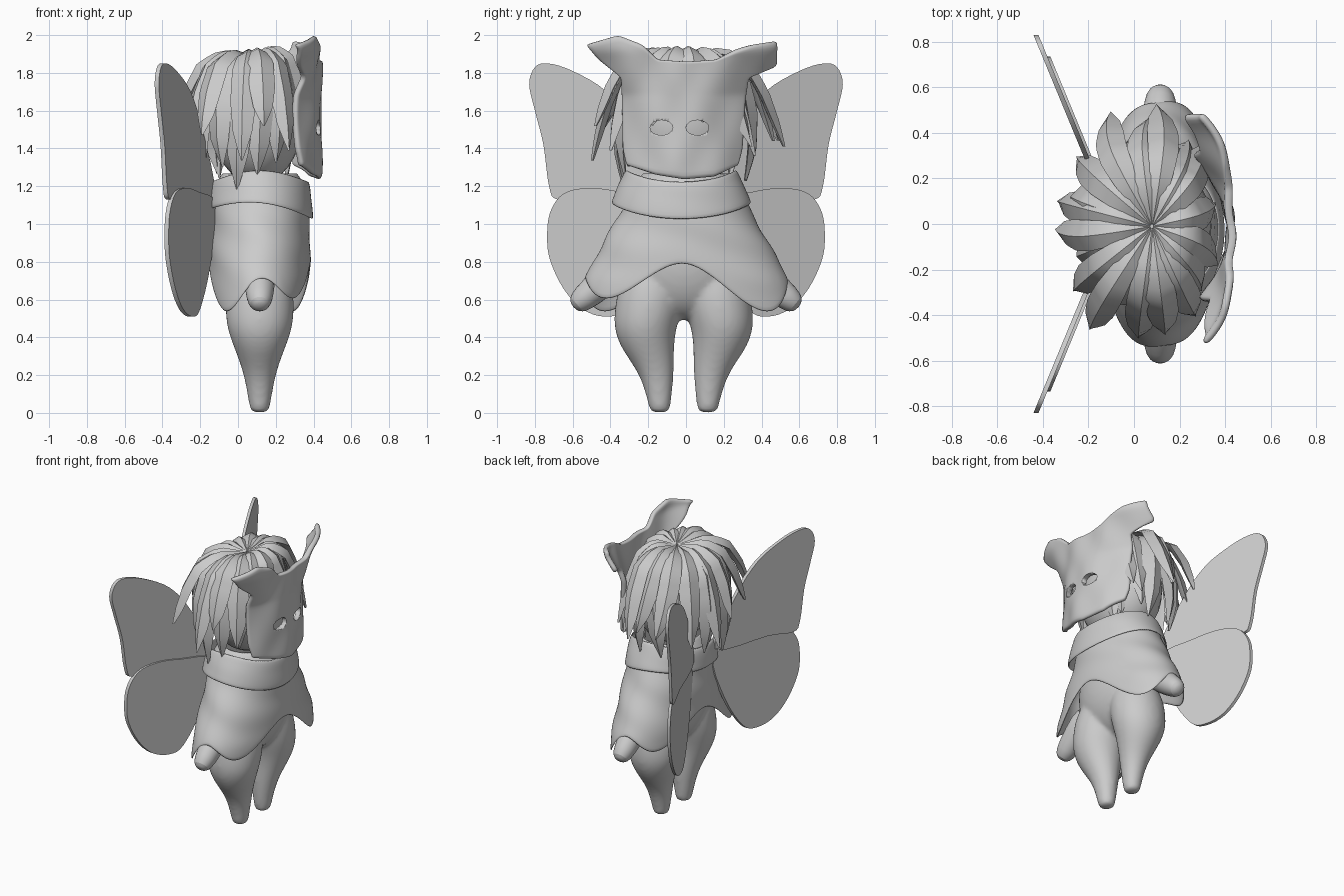
import bpy, bmesh, math, random
from mathutils import Matrix, Vector

random.seed(4)
if "Cube" in bpy.data.objects:
    bpy.data.objects.remove(bpy.data.objects["Cube"])

grey = bpy.data.materials.new("plain_grey")
grey.use_nodes = True
grey.diffuse_color = (0.6, 0.6, 0.6, 1)
grey.node_tree.nodes["Principled BSDF"].inputs["Base Color"].default_value = (0.6, 0.6, 0.6, 1)
CX = 0.115  # body axis, the figure faces +x


def finish(name, bm, subdiv=0, thick=0, angle=40):
    """Turn a bmesh into a shaded object."""
    bmesh.ops.recalc_face_normals(bm, faces=bm.faces)
    mesh = bpy.data.meshes.new(name)
    bm.to_mesh(mesh)
    bm.free()
    mesh.materials.append(grey)
    ob = bpy.data.objects.new(name, mesh)
    bpy.context.collection.objects.link(ob)
    if thick:
        mod = ob.modifiers.new("thickness", "SOLIDIFY")
        mod.thickness = thick
        mod.offset = 0
    if subdiv:
        mod = ob.modifiers.new("smooth", "SUBSURF")
        mod.levels = mod.render_levels = subdiv
    bpy.ops.object.select_all(action="DESELECT")
    ob.select_set(True)
    bpy.context.view_layer.objects.active = ob
    bpy.ops.object.shade_smooth_by_angle(angle=math.radians(angle))
    return ob


def apply_modifiers(ob, kinds):
    bpy.context.view_layer.objects.active = ob
    for mod in [m.name for m in ob.modifiers if m.type in kinds]:
        bpy.ops.object.modifier_apply(modifier=mod)


def skin(bm, rows, closed=True, caps=True):
    """Bridge equal rows of points with quads."""
    grid = [[bm.verts.new(p) for p in row] for row in rows]
    n = len(grid[0])
    for a, b in zip(grid, grid[1:]):
        for i in range(n if closed else n - 1):
            j = (i + 1) % n
            bm.faces.new((a[i], a[j], b[j], b[i]))
    if caps:
        bm.faces.new(grid[0])
        bm.faces.new(grid[-1])


def lerp_table(table, t):
    """Piecewise linear lookup in ascending (key, values...) rows."""
    for a, b in zip(table, table[1:]):
        if t <= b[0]:
            break
    k = max(0, min(1, (t - a[0]) / (b[0] - a[0])))
    return [p + (q - p) * k for p, q in zip(a[1:], b[1:])]


def oval(cx, cy, z, rx, ry, n=16):
    return [(cx + rx * math.cos(math.tau * i / n), cy + ry * math.sin(math.tau * i / n), z)
            for i in range(n)]


def add_ball(bm, centre, radii):
    bmesh.ops.create_uvsphere(bm, u_segments=28, v_segments=16, radius=1,
                              matrix=Matrix.Translation(centre) @ Matrix.Diagonal((*radii, 1)))


# Body: pear-shaped legs fused with the torso (z, centre y, rx, ry)
LEG = [(0, .127, .045, .05), (.025, .127, .056, .058), (.2, .138, .082, .089), (.33, .19, .132, .14),
       (.44, .207, .176, .167), (.55, .187, .188, .184), (.7, .17, .178, .175), (.85, .14, .1, .1)]
bm = bmesh.new()
for side in (1, -1):
    skin(bm, [oval(CX, side * cy - .012, z, rx, ry) for z, cy, rx, ry in LEG])
add_ball(bm, (CX, -.01, .82), (.205, .335, .33))
body = finish("body", bm, 2)
fuse = body.modifiers.new("fuse", "REMESH")
fuse.mode, fuse.voxel_size, fuse.use_smooth_shade = "VOXEL", .014, True
soften = body.modifiers.new("soften", "SMOOTH")
soften.iterations = 10
apply_modifiers(body, {"SUBSURF", "REMESH", "SMOOTH"})

# Head
bm = bmesh.new()
add_ball(bm, (.1, -.01, 1.54), (.24, .3, .33))
finish("head", bm)

# Arms: stubby cones poking out under the dress
for side, tag in ((1, "left"), (-1, "right")):
    bm = bmesh.new()
    start, end = Vector((CX, side * .3, .81)), Vector((CX, side * .597, .56))
    axis = (end - start).normalized()
    across = axis.cross(Vector((1, 0, 0)))
    rows = []
    for t, r in ((0, .09), (.5, .085), (.82, .073), (.95, .055), (1, .02)):
        c = start.lerp(end, t)
        rows.append([c + Vector((1, 0, 0)) * r * math.cos(k * math.pi / 6)
                     + across * r * math.sin(k * math.pi / 6) for k in range(12)])
    skin(bm, rows)
    finish(tag + "_arm", bm, 1)

# Dress: oval bell with a wavy hem and soft creases (z, rx, ry)
BELL = [(.54, .26, .58), (.7, .268, .54), (.9, .262, .432), (1.08, .25, .33), (1.2, .235, .28), (1.27, .19, .22)]


def drape(name, top, hem, table, crease, cy=0, rows=14, n=64):
    bm = bmesh.new()
    grid = []
    for r in range(rows + 1):
        row = []
        for i in range(n):
            a = math.tau * i / n
            z = top(a) + (hem(a) - top(a)) * r / rows
            rx, ry = lerp_table(table, z)
            w = 1 + crease * math.sin(3 * a + z * 26) * math.sin(math.pi * r / rows)
            row.append((CX + rx * w * math.cos(a), cy + ry * w * math.sin(a), z))
        grid.append(row)
    skin(bm, grid, caps=False)
    return finish(name, bm, 1, .012)


drape("dress", lambda a: 1.27, lambda a: .66 + .09 * math.cos(4 * a) + .04 * math.cos(2 * a)
      - .035 * math.sin(2 * a), BELL, .02)

# Collar: wide band folded round the neck
COLLAR = [(1.0, .28, .4), (1.1, .272, .37), (1.2, .262, .33), (1.29, .235, .285)]
drape("collar", lambda a: 1.255 - .03 * math.cos(2 * a),
      lambda a: 1.08 - .03 * math.cos(2 * a) - .025 * math.cos(a), COLLAR, .008, cy=-.025, rows=5)

# Mask: curved sheet with flared horns, as rows of (t, y, z) from chin to top
EDGE = [
    [(-1, -.31, 1.31), (-.5, -.16, 1.26), (0, -.01, 1.235), (.5, .15, 1.25), (1, .27, 1.31)],
    [(-1, -.33, 1.4), (1, .295, 1.4)],
    [(-1, -.335, 1.66), (1, .31, 1.66)],
    [(-1, -.34, 1.78), (0, -.01, 1.74), (1, .33, 1.78)],
    [(-1, -.46, 1.875), (-.6, -.24, 1.85), (0, 0, 1.81), (.6, .22, 1.84), (1, .48, 1.84)],
    [(-1, -.53, 1.95), (-.75, -.36, 2.0), (-.55, -.23, 1.95), (-.35, -.15, 1.87), (0, 0, 1.86),
     (.35, .16, 1.87), (.55, .26, 1.92), (.75, .35, 1.95), (1, .48, 1.97)],
]


def mask_point(t, s):
    k = min(int(s), len(EDGE) - 2)
    (y0, z0), (y1, z1) = lerp_table(EDGE[k], t), lerp_table(EDGE[k + 1], t)
    y, z = y0 + (y1 - y0) * (s - k), z0 + (z1 - z0) * (s - k)
    high = max(0, min(1, (z - 1.68) / .25))  # horns flare forward
    d = y + .03
    ripple = .008 * math.sin(y * 26) * math.sin(z * 13)
    return (.425 - d * d * (1.35 * (1 - high) + 2 * d * d * high) + ripple, y, z)


bm = bmesh.new()
skin(bm, [[mask_point(i / 20 - 1, s / 4) for i in range(41)] for s in range(21)], False, False)
mask = finish("mask", bm, 1, .035)

# Eye holes: almond prisms cut through the mask
bm = bmesh.new()
for cy in (-.13, .06):
    almond = [(cy - .06 * math.cos(k * math.pi / 8), 1.51 + .04 * math.sin(k * math.pi / 8)) for k in range(16)]
    skin(bm, [[(x, y, z) for y, z in almond] for x in (.36, .5)])
cutter = finish("eye_cutter", bm)
cutter.hide_render = True
cut = mask.modifiers.new("eyes", "BOOLEAN")
cut.operation, cut.object, cut.solver = "DIFFERENCE", cutter, "EXACT"
apply_modifiers(mask, {"SOLIDIFY", "SUBSURF", "BOOLEAN"})
bpy.data.objects.remove(cutter)

# Hair: ridged tapering locks falling from the crown (t, radius, height, half width)
LONG = [(0, .01, 1.87, .01), (.2, .17, 1.89, .05), (.4, .28, 1.8, .07), (.65, .33, 1.6, .075),
        (.85, .335, 1.4, .055), (1, .31, 1.25, .004)]
FLARED = [(0, .01, 1.88, .01), (.2, .18, 1.91, .05), (.4, .3, 1.84, .068), (.65, .375, 1.68, .07),
          (.85, .425, 1.52, .05), (1, .46, 1.4, .004)]


def lock(bm, table, angle, size, drop):
    swirl = random.uniform(-.2, .25)
    rows = []
    for s in range(13):
        t = s / 12
        r, z, w = lerp_table(table, t)
        a = angle + swirl * t * t
        front = max(0, math.cos(a))  # keep the fringe behind the mask
        out = Vector((math.cos(a) * (1 - .38 * front ** .5), math.sin(a) * (1.1 - .25 * front), 0))
        c = Vector((.08, -.01, z - drop * t * t)) + out * r * size
        c.z += .1 * (c.x - .08)
        across = Vector((-math.sin(a), math.cos(a), 0)) * w
        lift = (out * min(1, t * 1.5) + Vector((0, 0, 1 - t))).normalized() * (.008 + w * .4)
        rows.append([c - across, c + lift, c + across, c - lift * .6])
    skin(bm, rows)


for name, table, count, shift in (("long_hair", LONG, 18, 0), ("flared_hair", FLARED, 16, .2)):
    bm = bmesh.new()
    for i in range(count):
        lock(bm, table, math.tau * (i + random.uniform(-.2, .2)) / count + shift,
             random.uniform(.9, 1.06), random.uniform(-.12, .06))
    finish(name, bm, 0, 0, 35)

# Wings: thin plates swept back, outlined in (y, z)
UPPER = [(.12, 1.16), (.27, 1.5), (.42, 1.7), (.6, 1.81), (.73, 1.85), (.8, 1.83), (.83, 1.74),
         (.8, 1.6), (.755, 1.42), (.725, 1.2), (.68, 1.13), (.5, 1.15)]
LOWER = [(.12, 1.1), (.35, 1.17), (.52, 1.19), (.65, 1.16), (.72, 1.06), (.735, .93), (.72, .81),
         (.65, .66), (.55, .55), (.43, .51), (.33, .55), (.2, .78)]


def smooth_loop(pts, steps=4):
    """Closed Catmull-Rom curve through the points."""
    out, n = [], len(pts)
    for i in range(n):
        a, b, c, d = (Vector(pts[(i + k - 1) % n]) for k in range(4))
        for s in range(steps):
            t = s / steps
            out.append(.5 * (2 * b + (c - a) * t + (2 * a - 5 * b + 4 * c - d) * t * t
                             + (3 * b - a - 3 * c + d) * t ** 3))
    return out


for side, tag in ((1, "left"), (-1, "right")):
    for part, outline, shift in (("upper", UPPER, -.005), ("lower", LOWER, .008)):
        bm = bmesh.new()
        loop = smooth_loop(outline)
        skin(bm, [[(-.165 + shift - (y - .2) / 2.42 + e, side * y, z) for y, z in loop]
                  for e in (-.011, .011)])
        finish(tag + "_" + part + "_wing", bm)
